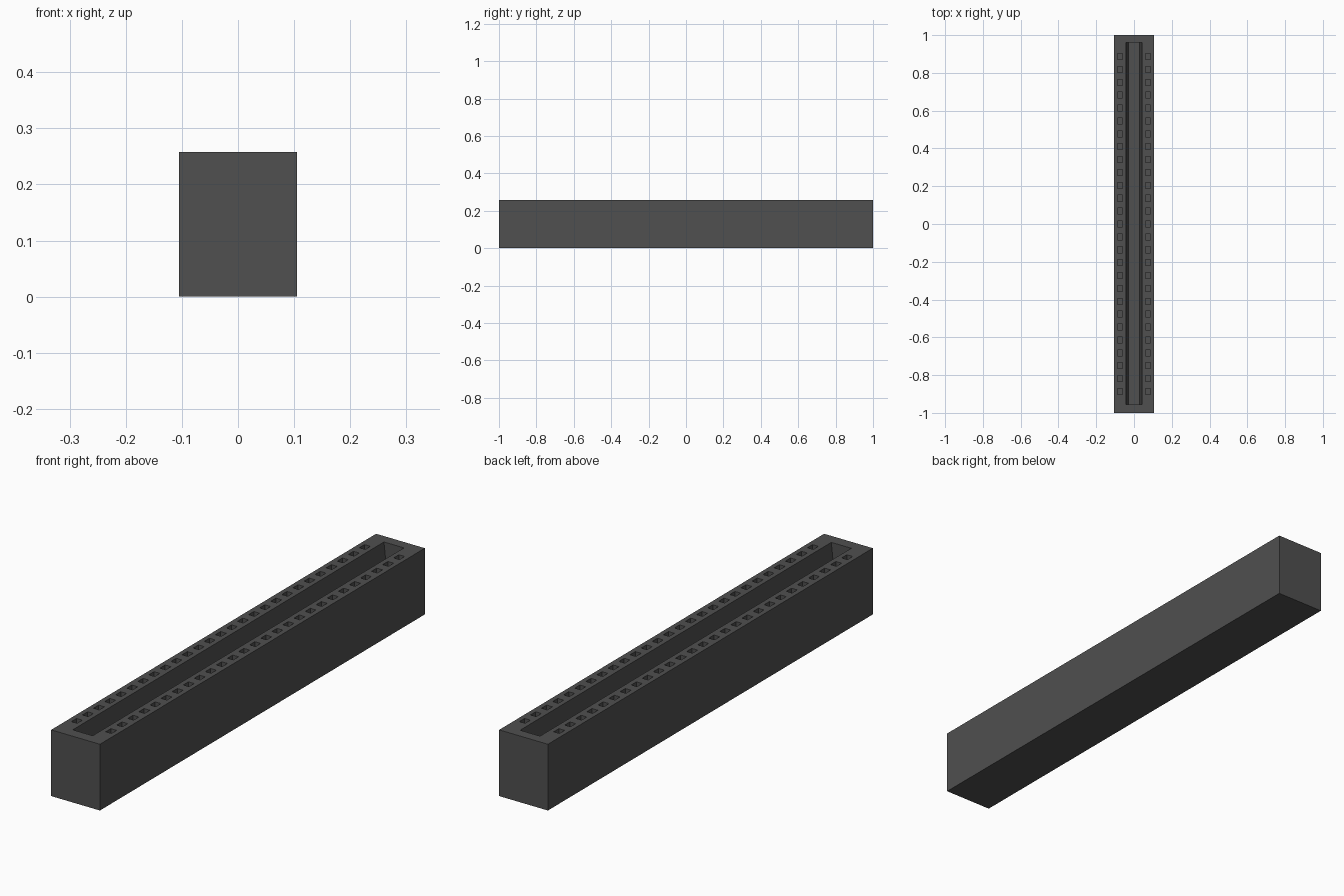
import bpy, bmesh

if "Cube" in bpy.data.objects:
    bpy.data.objects.remove(bpy.data.objects["Cube"])

W, L, H = 0.105, 1.0, 0.258          # half width, half length, height
SLOT_TOP, SLOT_FLOOR, SLOT_L = 0.043, 0.029, 0.958
SLOT_DEPTH, HOLE_DEPTH = 0.13, 0.05
HOLES, PITCH = 27, 0.0682


def add_box(bm, x, y, z0, z1, hx0, hx1, hy):
    """Box with half width hx0 at the bottom and hx1 at the top."""
    rings = []
    for z, hx in ((z0, hx0), (z1, hx1)):
        rings.append([bm.verts.new((x + sx * hx, y + sy * hy, z))
                      for sx, sy in ((-1, -1), (1, -1), (1, 1), (-1, 1))])
    low, high = rings
    bm.faces.new(low[::-1])
    bm.faces.new(high)
    for i in range(4):
        j = (i + 1) % 4
        bm.faces.new((low[i], low[j], high[j], high[i]))


def make_object(name, bm):
    mesh = bpy.data.meshes.new(name)
    bm.to_mesh(mesh)
    bm.free()
    obj = bpy.data.objects.new(name, mesh)
    bpy.context.collection.objects.link(obj)
    return obj


# Connector housing
bm = bmesh.new()
add_box(bm, 0, 0, 0, H, W, W, L)
housing = make_object("connector_housing", bm)
mat = bpy.data.materials.new("dark_plastic")
mat.diffuse_color = (0.08, 0.08, 0.08, 1)
mat.use_nodes = True
mat.node_tree.nodes["Principled BSDF"].inputs["Base Color"].default_value = mat.diffuse_color
housing.data.materials.append(mat)

# Cutter: tapered card slot and two rows of contact pockets
bm = bmesh.new()
over = 0.02
slope = (SLOT_TOP - SLOT_FLOOR) / SLOT_DEPTH
add_box(bm, 0, 0.002, H - SLOT_DEPTH, H + over,
        SLOT_FLOOR, SLOT_TOP + slope * over, SLOT_L)
for side in (-1, 1):
    for i in range(HOLES):
        y = (i - (HOLES - 1) / 2) * PITCH
        add_box(bm, side * 0.074, y, H - HOLE_DEPTH, H + over, 0.0125, 0.0125, 0.016)
cutter = make_object("slot_cutter", bm)
cutter.data.materials.append(mat)
cutter.hide_render = True
cutter.hide_viewport = True

cut = housing.modifiers.new("slot_and_pockets", 'BOOLEAN')
cut.operation = 'DIFFERENCE'
cut.solver = 'EXACT'
cut.object = cutter
